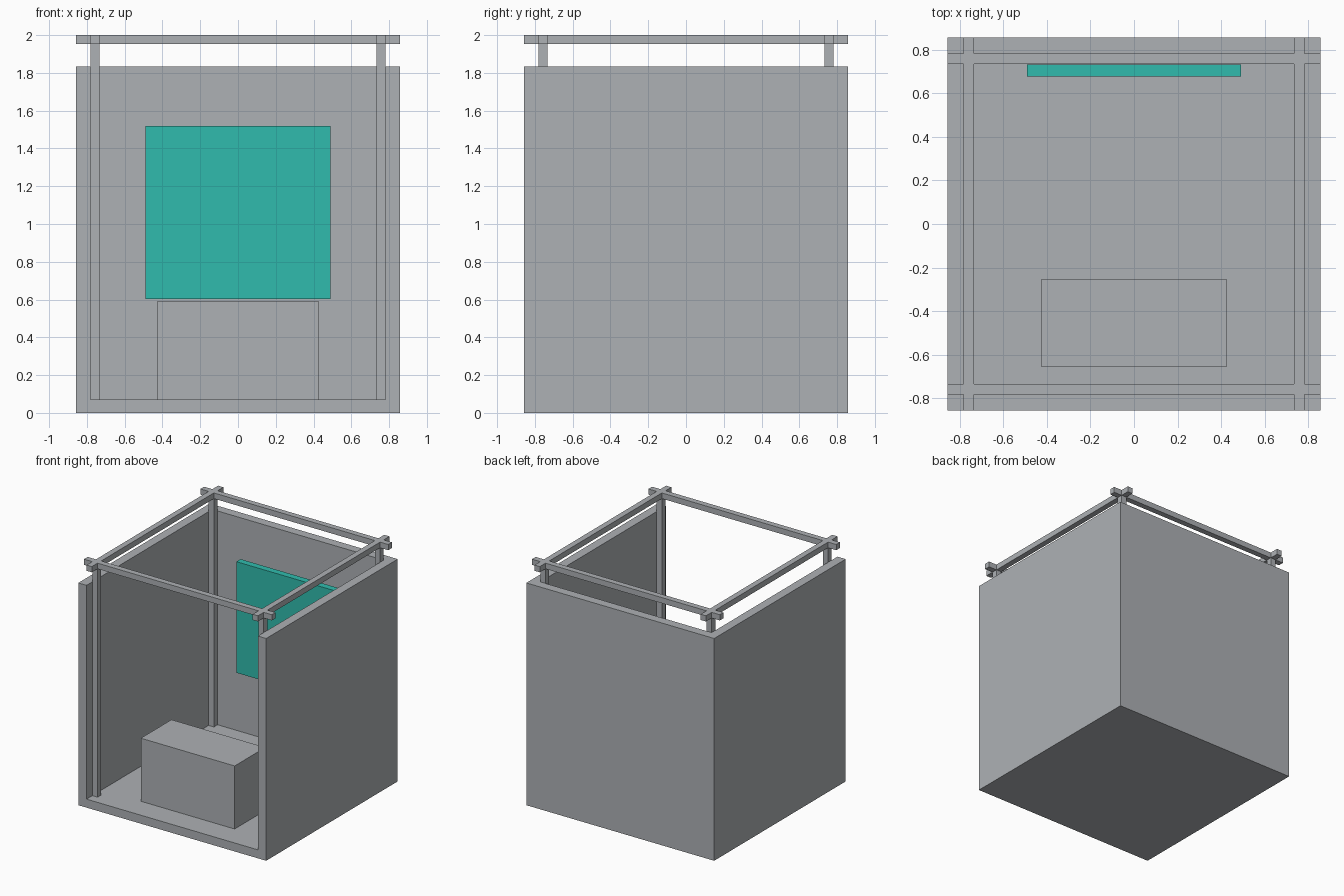
import bpy

if "Cube" in bpy.data.objects:
    bpy.data.objects.remove(bpy.data.objects["Cube"])


def material(name, rgb):
    m = bpy.data.materials.new(name)
    m.diffuse_color = (*rgb, 1)
    m.use_nodes = True
    m.node_tree.nodes["Principled BSDF"].inputs["Base Color"].default_value = m.diffuse_color
    return m


grey = material("grey", (0.42, 0.44, 0.46))
teal = material("teal", (0.03, 0.50, 0.42))


def box(name, lo, hi, mat=grey):
    bpy.ops.mesh.primitive_cube_add(size=1, location=[(a + b) / 2 for a, b in zip(lo, hi)])
    ob = bpy.context.object
    ob.name = name
    ob.scale = [b - a for a, b in zip(lo, hi)]
    bpy.ops.object.transform_apply(location=False, rotation=False, scale=True)
    ob.data.materials.append(mat)
    return ob


W, I, P = 0.857, 0.782, 0.734        # outer edge, wall inside, post inside
FLOOR, WALL, RAIL = 0.07, 1.833, 1.953

# Booth shell: floor, back and side walls as one U-shaped body
box("floor", (-I, -W, 0), (I, I, FLOOR))
box("back_wall", (-I, I, 0), (I, W, WALL))
for side, s in (("left", -1), ("right", 1)):
    a, b = sorted((s * I, s * W))
    box(side + "_wall", (a, -W, 0), (b, W, WALL))

# Corner posts and the crossing top rails
for sx in (-1, 1):
    x0, x1 = sorted((sx * P, sx * I))
    box("side_rail", (x0, -W, RAIL), (x1, W, 2))
    box("cross_rail", (-W, x0, RAIL), (W, x1, 2))
    for sy in (-1, 1):
        y0, y1 = sorted((sy * P, sy * I))
        box("post", (x0, y0, FLOOR), (x1, y1, RAIL))

# Counter and hanging panel
box("counter", (-0.428, -0.655, FLOOR), (0.428, -0.255, 0.59))
box("panel", (-0.49, 0.678, 0.604), (0.49, 0.733, 1.52), teal)
